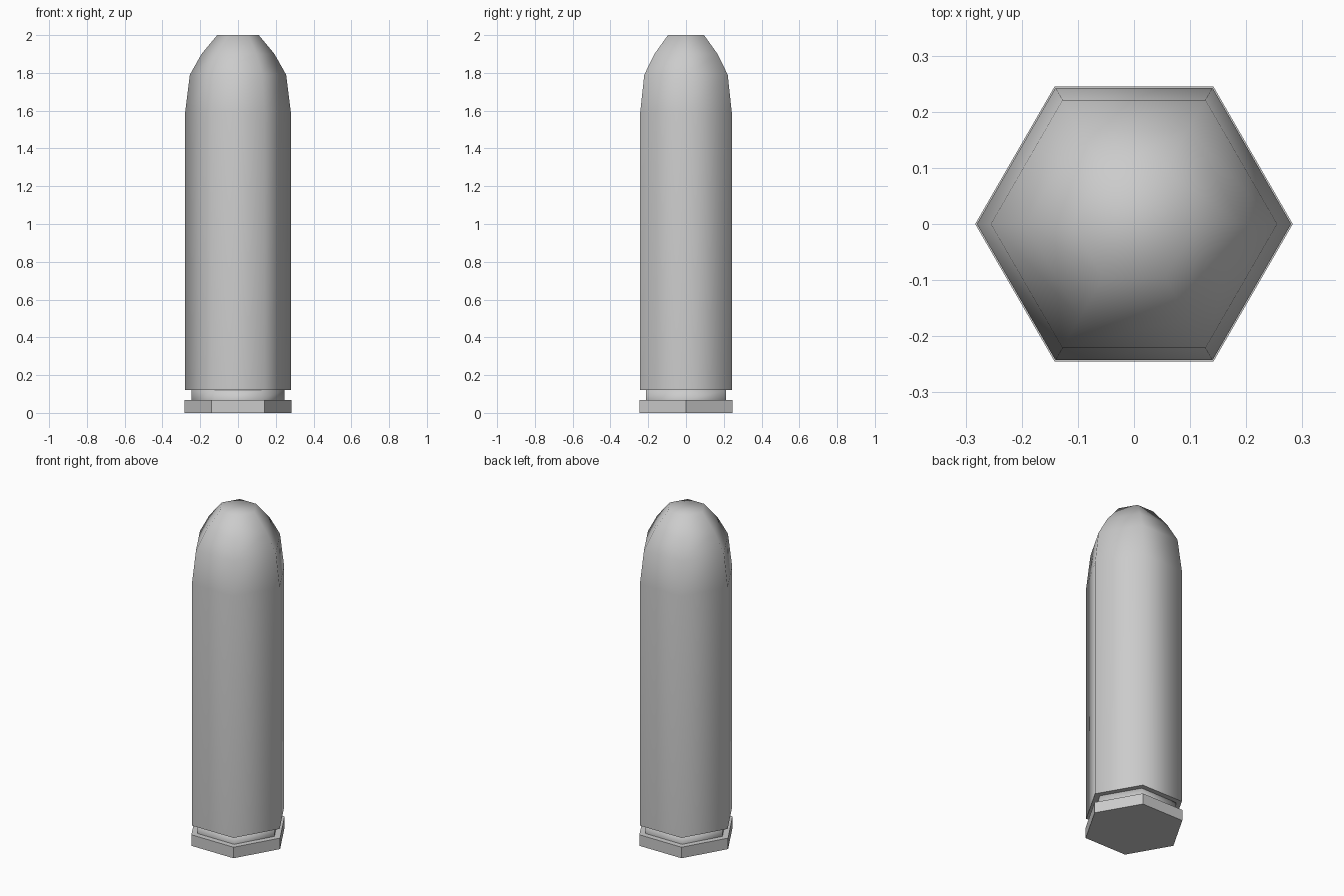
import bpy, bmesh, math

if "Cube" in bpy.data.objects:
    bpy.data.objects.remove(bpy.data.objects["Cube"])

SIDES = 6


def hex_lathe(name, profile, smooth):
    """Stack six-sided rings from (radius, z) pairs and cap both ends."""
    bm = bmesh.new()
    rings = []
    for r, z in profile:
        rings.append([bm.verts.new((r * math.cos(i * math.tau / SIDES),
                                    r * math.sin(i * math.tau / SIDES), z))
                      for i in range(SIDES)])
    for a, b in zip(rings, rings[1:]):
        for i in range(SIDES):
            j = (i + 1) % SIDES
            bm.faces.new((a[i], a[j], b[j], b[i])).smooth = smooth
    bottom = bm.faces.new(rings[0][::-1])
    bm.faces.new(rings[-1]).smooth = smooth
    # crisp edge around the underside
    for e in bottom.edges:
        e.smooth = False
    mesh = bpy.data.meshes.new(name)
    bm.to_mesh(mesh)
    bm.free()
    obj = bpy.data.objects.new(name, mesh)
    bpy.context.collection.objects.link(obj)
    return obj


# flat base rim
hex_lathe("base_rim", [(0.283, 0), (0.283, 0.067)], False)
# recessed groove above the rim
hex_lathe("groove", [(0.245, 0.067), (0.245, 0.122)], True)
# long body tapering into a blunt nose
hex_lathe("body_and_nose", [(0.28, 0.122), (0.28, 1.59), (0.255, 1.79),
                            (0.193, 1.9), (0.11, 2.0)], True)
